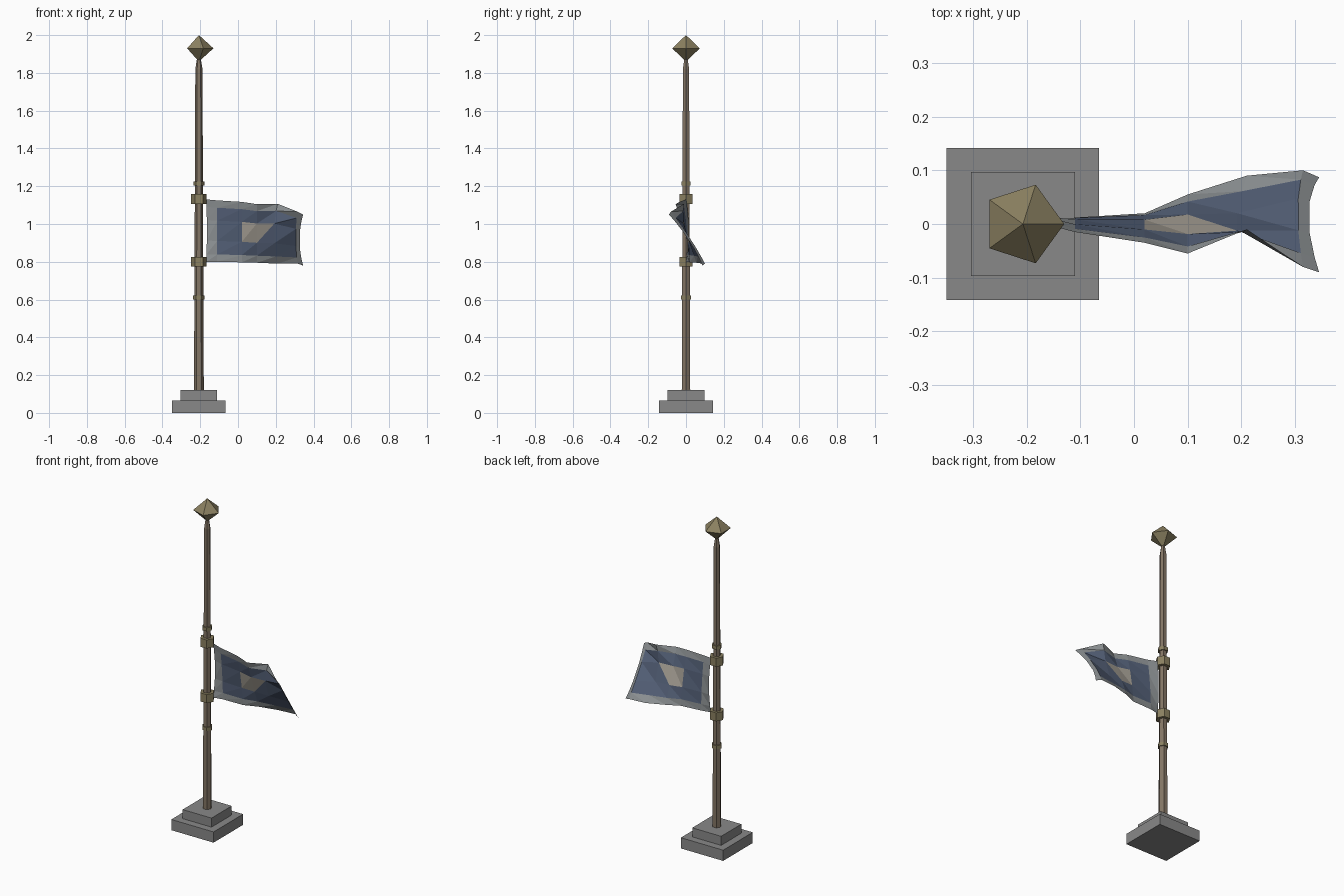
import bpy, math

if "Cube" in bpy.data.objects:
    bpy.data.objects.remove(bpy.data.objects["Cube"])

PX = -0.207  # pole axis


def material(name, rgb):
    m = bpy.data.materials.new(name)
    m.diffuse_color = (*rgb, 1)
    m.use_nodes = True
    m.node_tree.nodes["Principled BSDF"].inputs["Base Color"].default_value = m.diffuse_color
    return m


WOOD = material("wood", (0.23, 0.18, 0.13))
BRASS = material("brass", (0.26, 0.22, 0.12))
STONE = material("stone", (0.25, 0.25, 0.25))
BLUE = material("blue_cloth", (0.09, 0.12, 0.19))
TRIM = material("trim_cloth", (0.27, 0.29, 0.30))
CREAM = material("cream_cloth", (0.38, 0.35, 0.30))


def mesh_object(name, verts, faces, mats):
    me = bpy.data.meshes.new(name)
    me.from_pydata(verts, [], faces)
    for m in mats:
        me.materials.append(m)
    ob = bpy.data.objects.new(name, me)
    bpy.context.collection.objects.link(ob)
    return ob


def lathe(name, profile, sides, mat, turn=0.0):
    """Flat-sided revolved part from (radius, z) pairs."""
    verts, faces = [], []
    for r, z in profile:
        for i in range(sides):
            a = turn + 2 * math.pi * i / sides
            verts.append((PX + r * math.cos(a), r * math.sin(a), z))
    for k in range(len(profile) - 1):
        for i in range(sides):
            j = (i + 1) % sides
            faces.append((k * sides + i, k * sides + j,
                          (k + 1) * sides + j, (k + 1) * sides + i))
    faces.append(tuple(reversed(range(sides))))
    faces.append(tuple(range((len(profile) - 1) * sides, len(profile) * sides)))
    return mesh_object(name, verts, faces, [mat])


# Stepped square base
for name, half, z0, z1 in (("lower_base", 0.142, 0, 0.065), ("upper_base", 0.097, 0.065, 0.12)):
    r = half * math.sqrt(2)
    lathe(name, [(r, z0), (r, z1)], 4, STONE, math.pi / 4)

# Tapered pole with narrow neck
lathe("pole", [(0.026, 0.12), (0.023, 0.8), (0.019, 1.82), (0.011, 1.87), (0.011, 1.89)], 6, WOOD)

# Flag collars and small rings
for name, r, z, h in (("lower_collar", 0.041, 0.80, 0.052), ("upper_collar", 0.041, 1.132, 0.052),
                      ("lower_ring", 0.030, 0.61, 0.022), ("upper_ring", 0.029, 1.215, 0.022)):
    lathe(name, [(r, z - h / 2), (r, z + h / 2)], 6, BRASS)

# Five-sided finial
fv = [(PX + 0.077 * math.cos(i * 0.4 * math.pi), 0.077 * math.sin(i * 0.4 * math.pi), 1.93) for i in range(5)]
fv += [(PX, 0, 2.0), (PX, 0, 1.86)]
ff = [(i, (i + 1) % 5, 5) for i in range(5)] + [((i + 1) % 5, i, 6) for i in range(5)]
mesh_object("finial", fv, ff, [BRASS])

# Waving flag: x edge, x middle, z top, z bottom, y top, y middle, y bottom
columns = [
    (-0.167, -0.165, 1.13, 0.80, 0.00, 0.015, 0.00),
    (-0.11, -0.11, 1.125, 0.80, -0.015, 0.005, 0.012),
    (0.02, 0.02, 1.117, 0.797, -0.035, 0.00, 0.02),
    (0.10, 0.10, 1.105, 0.795, -0.055, 0.00, 0.055),
    (0.21, 0.19, 1.107, 0.79, -0.01, 0.00, 0.09),
    (0.315, 0.305, 1.065, 0.79, -0.08, 0.02, 0.10),
    (0.345, 0.325, 1.05, 0.78, -0.09, 0.015, 0.087),
]
rows = [0, 0.12, 0.33, 0.66, 0.88, 1]


def bend(a, m, b, t):
    return a * (1 - t) * (1 - 2 * t) + 4 * m * t * (1 - t) + b * t * (2 * t - 1)


verts = [(bend(xe, xm, xe, t), bend(yt, ym, yb, t), zt + (zb - zt) * t)
         for xe, xm, zt, zb, yt, ym, yb in columns for t in rows]
faces, slots = [], []
n = len(rows)
for c in range(len(columns) - 1):
    for r in range(n - 1):
        a, b = c * n + r, c * n + r + 1
        d, e = a + n, b + n
        border = c in (0, len(columns) - 2) or r in (0, n - 2)
        faces += [(a, b, d), (b, e, d)]
        # Cream emblem fills the cells at the flag's centre
        if r == 2 and c == 2:
            slots += [2, 2]
        elif r == 2 and c == 3:
            slots += [2, 0]
        else:
            slots += [int(border)] * 2
flag = mesh_object("flag", verts, faces, [BLUE, TRIM, CREAM])
for p, s in zip(flag.data.polygons, slots):
    p.material_index = s
